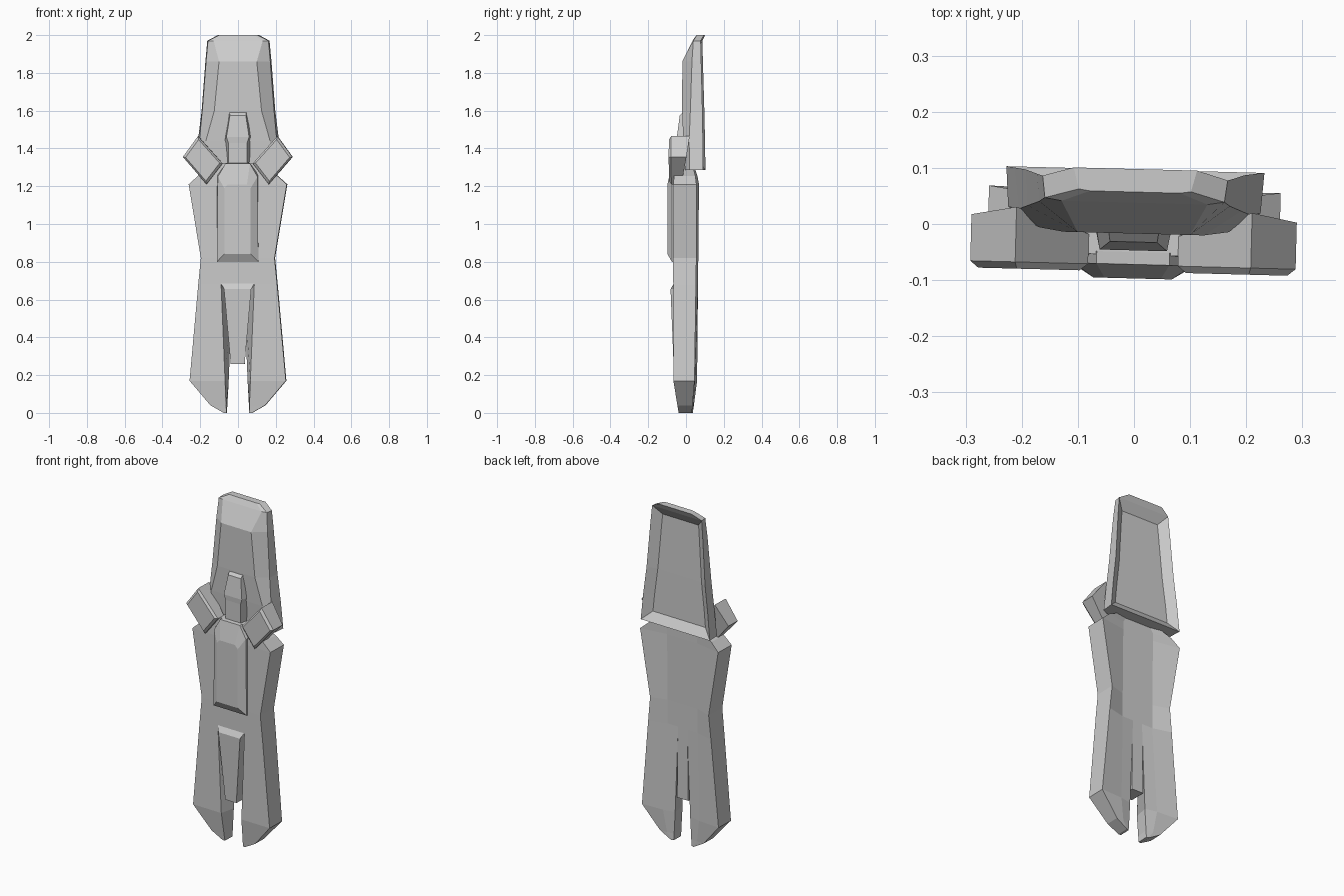
import bpy, bmesh, math

if "Cube" in bpy.data.objects:
    bpy.data.objects.remove(bpy.data.objects["Cube"])

TWIST = math.radians(-1.5)   # the whole model is turned very slightly


def loft(name, rings, mirror=False, recess=None):
    """Join equal-length rings of 3D points into a capped solid."""
    bm = bmesh.new()
    rows = [[bm.verts.new(p) for p in ring] for ring in rings]
    n = len(rows[0])
    for a, b in zip(rows, rows[1:]):
        for i in range(n):
            j = (i + 1) % n
            bm.faces.new((a[i], a[j], b[j], b[i]))
    bm.faces.new(rows[0])
    bm.faces.new(rows[-1])
    bmesh.ops.recalc_face_normals(bm, faces=bm.faces)
    if recess:
        thickness, depth, top = recess
        back = [f for f in bm.faces if f.normal.y > 0.9
                and f.calc_center_median().z < top]
        bmesh.ops.inset_region(bm, faces=back, thickness=thickness,
                               depth=-depth, use_even_offset=True)
    mesh = bpy.data.meshes.new(name)
    bm.to_mesh(mesh)
    bm.free()
    ob = bpy.data.objects.new(name, mesh)
    bpy.context.collection.objects.link(ob)
    ob.rotation_euler.z = TWIST
    if mirror:
        ob.modifiers.new("Mirror", 'MIRROR')
    return ob


def symmetric(sections):
    """Horizontal sections: z and right-half (x, y) points, front to back."""
    return [[(x, y, z) for x, y in half] + [(-x, y, z) for x, y in reversed(half)]
            for z, half in sections]


# Upper plate with hollow back
loft("upper_plate", symmetric([
    (1.285, [(.17, .00), (.225, .025), (.23, .097)]),
    (1.44, [(.17, -.01), (.205, .022), (.215, .095)]),
    (1.60, [(.125, -.017), (.19, .028), (.195, .092)]),
    (1.86, [(.10, -.017), (.17, .036), (.175, .085)]),
    (1.97, [(.13, .038), (.16, .043), (.165, .082)]),
    (2.00, [(.08, .057), (.10, .06), (.11, .098)]),
]), recess=(.05, .035, 1.96))

# Small keystone on the front of the upper plate
loft("front_keystone", symmetric([
    (1.30, [(.05, -.045), (.06, .02)]),
    (1.43, [(.05, -.045), (.075, .02)]),
    (1.46, [(.06, -.047), (.072, .02)]),
    (1.575, [(.042, -.032), (.058, .02)]),
    (1.595, [(.045, -.012), (.052, .02)]),
]))

# Torso, with a concave back
loft("torso", symmetric([
    (.68, [(.209, -.062), (.209, .058), (.10, .03)]),
    (.82, [(.195, -.063), (.195, .06), (.10, .03)]),
    (1.21, [(.26, -.06), (.26, .062), (.10, .035)]),
    (1.255, [(.21, -.058), (.21, .055), (.10, .035)]),
    (1.32, [(.08, -.055), (.08, .035), (.06, .03)]),
]))

# Raised chest panel
def panel_ring(y, pts):
    return [(x, y, z) for x, z in pts] + [(-x, y, z) for x, z in reversed(pts)]

loft("chest_panel", [
    panel_ring(-.05, [(.11, .795), (.11, 1.26), (.065, 1.322)]),
    panel_ring(-.072, [(.11, .80), (.105, 1.25), (.065, 1.32)]),
    panel_ring(-.097, [(.07, .842), (.07, 1.19), (.05, 1.21)]),
])

# Wedge between the legs
loft("leg_wedge", symmetric([
    (.26, [(.037, -.065), (.037, .03)]),
    (.655, [(.072, -.08), (.032, .03)]),
    (.685, [(.088, -.062), (.032, .03)]),
]))

# Legs: outer front, outer back, middle back, inner back, inner front
legs = [
    (.68, [(.209, -.062), (.209, .058), (.10, .03), (.03, .03), (.088, -.062)]),
    (.17, [(.255, -.06), (.255, .052), (.12, .045), (.05, .03), (.067, -.06)]),
    (.04, [(.145, -.042), (.145, .038), (.10, .036), (.057, .03), (.062, -.042)]),
    (.00, [(.075, -.037), (.075, .034), (.07, .033), (.06, .03), (.06, -.037)]),
]
loft("legs", [[(x, y, z) for x, y in s] for z, s in legs], mirror=True)

# Angled side blocks with a chamfered front
corners = [(.29, 1.355), (.21, 1.465), (.08, 1.32), (.165, 1.21)]
cx = sum(c[0] for c in corners) / 4
cz = sum(c[1] for c in corners) / 4
back_y = (.01, .025, -.02, -.02)
loft("side_blocks", [
    [(x, y, z) for (x, z), y in zip(corners, back_y)],
    [(x, -.073, z) for x, z in corners],
    [(cx + (x - cx) * .86, -.085, cz + (z - cz) * .86) for x, z in corners],
], mirror=True)
